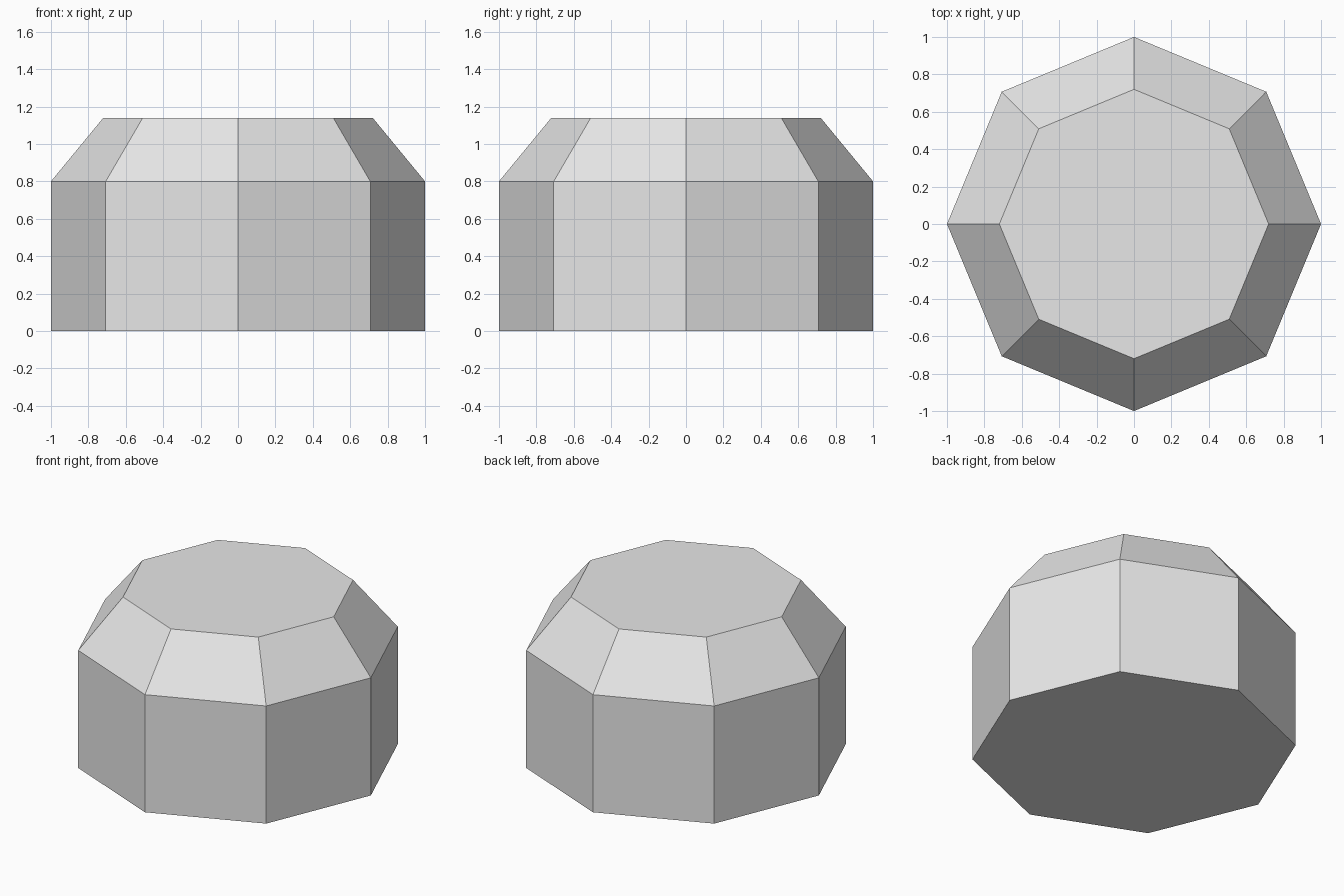
import bpy
import bmesh
import math

cube = bpy.data.objects.get("Cube")
if cube:
    bpy.data.objects.remove(cube, do_unlink=True)

SIDES = 8
# Profile as (radius, height): base, shoulder, flat top
PROFILE = [(1.0, 0.0), (1.0, 0.8), (0.72, 1.14)]

grey = bpy.data.materials.new("light_grey")
grey.use_nodes = True
colour = (0.8, 0.8, 0.8, 1.0)
grey.diffuse_color = colour
grey.node_tree.nodes["Principled BSDF"].inputs["Base Color"].default_value = colour


def ring(bm, radius, height):
    """Octagon of vertices with corners on the axes."""
    angles = [math.tau * i / SIDES for i in range(SIDES)]
    return [bm.verts.new((radius * math.cos(a), radius * math.sin(a), height))
            for a in angles]


# Octagonal block with a sloped shoulder
bm = bmesh.new()
rings = [ring(bm, r, z) for r, z in PROFILE]
for low, high in zip(rings, rings[1:]):
    for i in range(SIDES):
        j = (i + 1) % SIDES
        bm.faces.new((low[i], low[j], high[j], high[i]))

# Flat base and top
bm.faces.new(list(reversed(rings[0])))
bm.faces.new(rings[-1])
bmesh.ops.recalc_face_normals(bm, faces=bm.faces[:])

mesh = bpy.data.meshes.new("octagonal_block")
bm.to_mesh(mesh)
bm.free()
mesh.materials.append(grey)
block = bpy.data.objects.new("octagonal_block", mesh)
bpy.context.collection.objects.link(block)
